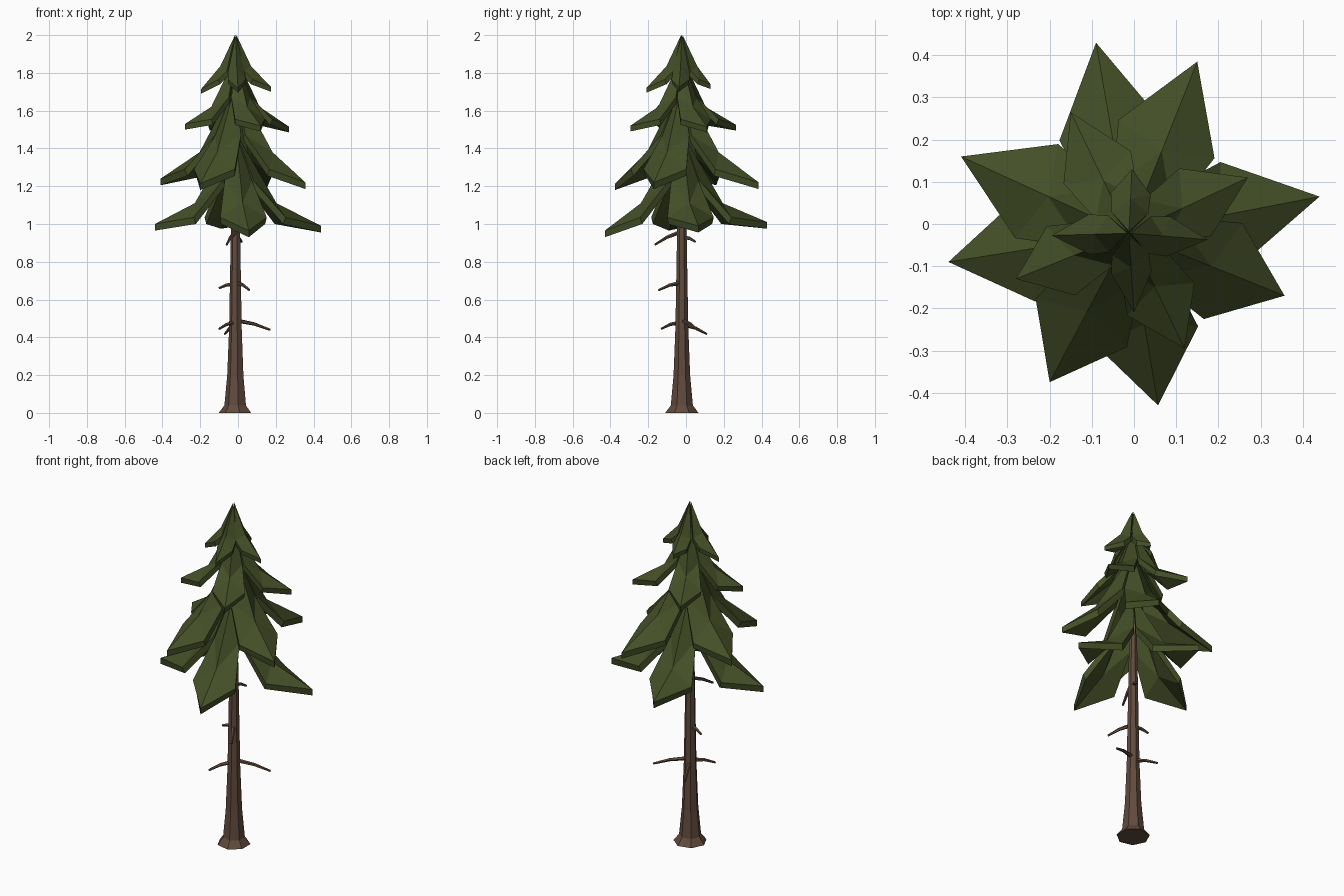
import bpy, bmesh, math
from mathutils import Vector

if "Cube" in bpy.data.objects:
    bpy.data.objects.remove(bpy.data.objects["Cube"])

CX, CY = -0.012, -0.022  # trunk axis


def material(name, col):
    m = bpy.data.materials.new(name)
    m.diffuse_color = (*col, 1)
    m.use_nodes = True
    m.node_tree.nodes["Principled BSDF"].inputs["Base Color"].default_value = m.diffuse_color
    return m


GREEN = material("needle green", (0.058, 0.078, 0.02))
BROWN = material("bark brown", (0.12, 0.069, 0.046))


def finish(name, bm, mat):
    bmesh.ops.recalc_face_normals(bm, faces=bm.faces)
    me = bpy.data.meshes.new(name)
    bm.to_mesh(me)
    bm.free()
    me.materials.append(mat)
    ob = bpy.data.objects.new(name, me)
    bpy.context.collection.objects.link(ob)
    return ob


def tube(bm, path, radii, sides, upright=False):
    """Faceted tapering tube along a list of points."""
    rings = []
    for i, p in enumerate(path):
        d = Vector((0, 0, 1))
        if not upright:
            d = path[min(i + 1, len(path) - 1)] - path[max(i - 1, 0)]
        q = d.to_track_quat('Z', 'Y')
        rings.append([bm.verts.new(p + q @ Vector((radii[i] * math.cos(2 * math.pi * k / sides),
                                                   radii[i] * math.sin(2 * math.pi * k / sides), 0)))
                      for k in range(sides)])
    for a, b in zip(rings, rings[1:]):
        for k in range(sides):
            j = (k + 1) % sides
            bm.faces.new((a[k], a[j], b[j], b[k]))
    bm.faces.new(rings[0])
    bm.faces.new(rings[-1])


# Trunk with flared foot
bm = bmesh.new()
prof = [(0, 0.09), (0.04, 0.06), (0.2, 0.045), (0.45, 0.035), (0.95, 0.026), (1.6, 0.015)]
tube(bm, [Vector((CX, CY, z)) for z, r in prof], [r for z, r in prof], 7, True)
finish("trunk", bm, BROWN)

# Dead branches: tip position and height at the trunk
bm = bmesh.new()
for tip, z0 in [((0.17, 0.06, 0.44), 0.49), ((-0.10, -0.13, 0.445), 0.48),
                ((-0.07, 0.11, 0.418), 0.47), ((0.06, -0.145, 0.65), 0.69),
                ((-0.10, 0.0, 0.66), 0.68), ((-0.06, -0.165, 0.89), 0.96),
                ((0.02, 0.05, 0.905), 0.93)]:
    a, t = Vector((CX, CY, z0)), Vector(tip)
    mid = a.lerp(t, 0.55) + Vector((0, 0, 0.008))
    tube(bm, [a, mid, t], [0.012, 0.009, 0.006], 5)
finish("dead_branches", bm, BROWN)


def leaf(bm, tip, zt, apex, mid, shoulder, inner, thick):
    """Folded, drooping kite-shaped bough; mid/shoulder/inner are (radius, z)."""
    dx, dy = tip[0] - CX, tip[1] - CY
    ang, rt = math.atan2(dy, dx), math.hypot(dx, dy)

    def pts(dr, dz):
        out = []
        for r, a, z in [(0.004, 0, apex), (inner[0], 42, inner[1]), (shoulder[0], 27, shoulder[1]),
                        (rt, 0, zt), (shoulder[0], -27, shoulder[1]), (inner[0], -42, inner[1]),
                        (mid[0], 0, mid[1])]:
            a = ang + math.radians(a)
            rr = max(r - (dr if r < rt else 0), 0)
            out.append(bm.verts.new((CX + rr * math.cos(a), CY + rr * math.sin(a), z - dz)))
        return out

    top, bot = pts(0, 0), pts(thick * 0.4, thick)
    for v in (top, bot):
        for f in ((0, 1, 6), (1, 2, 6), (2, 3, 6), (3, 4, 6), (4, 5, 6), (5, 0, 6)):
            bm.faces.new([v[i] for i in f])
    for i in range(6):
        j = (i + 1) % 6
        bm.faces.new((top[i], top[j], bot[j], bot[i]))


# Foliage tiers: tips (x, y, z), apex z, mid ridge, shoulder, inner edge, thickness
tiers = {
    "foliage_bottom": ([(-0.09, 0.43, 1.01), (0.44, 0.065, 0.99), (0.057, -0.43, 0.965), (-0.44, -0.09, 1.0)],
                       1.48, (0.22, 1.11), (0.275, 1.035), (0.11, 1.23), 0.035),
    "foliage_lower": ([(0.15, 0.385, 1.22), (0.357, -0.17, 1.22), (-0.20, -0.375, 1.215), (-0.41, 0.16, 1.24)],
                      1.74, (0.21, 1.38), (0.27, 1.29), (0.115, 1.47), 0.035),
    "foliage_upper": ([(0.27, 0.11, 1.515), (-0.15, 0.265, 1.525), (-0.28, -0.13, 1.53), (0.12, -0.295, 1.52)],
                      1.88, (0.14, 1.62), (0.195, 1.555), (0.085, 1.67), 0.03),
    "foliage_top": ([(0.175, -0.037, 1.725), (-0.005, 0.13, 1.74), (-0.195, -0.027, 1.715), (0, -0.21, 1.72)],
                    2.0, (0.082, 1.835), (0.105, 1.765), (0.065, 1.81), 0.025),
}
for name, (tips, apex, mid, sh, inn, th) in tiers.items():
    bm = bmesh.new()
    for x, y, z in tips:
        leaf(bm, (x, y), z, apex, mid, sh, inn, th)
    finish(name, bm, GREEN)
